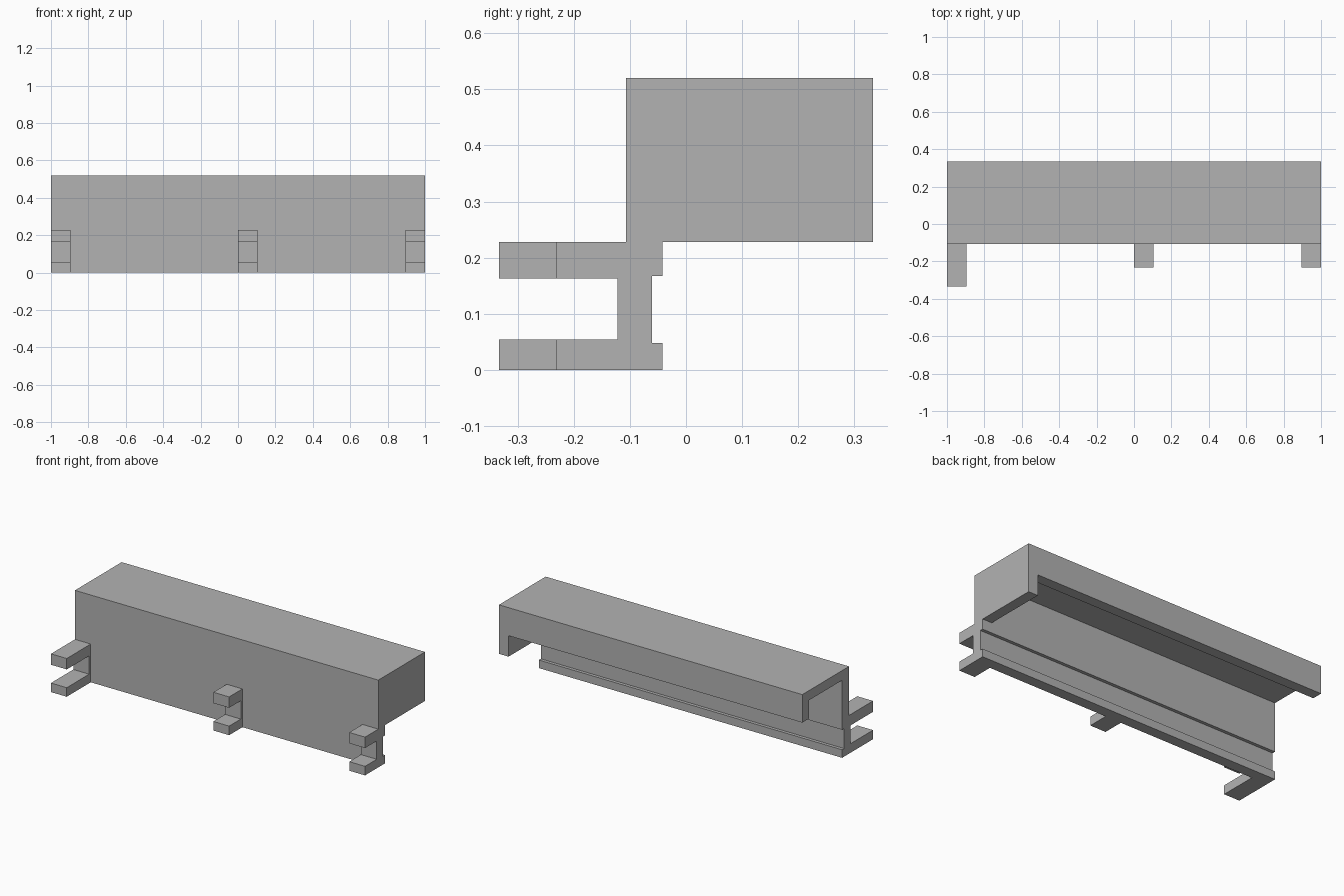
import bpy
import bmesh

old = bpy.data.objects.get("Cube")
if old:
    bpy.data.objects.remove(old, do_unlink=True)

# Single plain grey
grey = bpy.data.materials.new("plain_grey")
grey.use_nodes = True
grey.diffuse_color = (0.45, 0.45, 0.45, 1)
grey.node_tree.nodes["Principled BSDF"].inputs["Base Color"].default_value = grey.diffuse_color


def extrude_profile(name, profile, x0, x1):
    """Extrude a closed (y, z) profile along x from x0 to x1."""
    bm = bmesh.new()
    face = bm.faces.new([bm.verts.new((x0, y, z)) for y, z in profile])
    new = bmesh.ops.extrude_face_region(bm, geom=[face])["geom"]
    verts = [v for v in new if isinstance(v, bmesh.types.BMVert)]
    bmesh.ops.translate(bm, verts=verts, vec=(x1 - x0, 0, 0))
    bmesh.ops.recalc_face_normals(bm, faces=bm.faces)
    mesh = bpy.data.meshes.new(name)
    bm.to_mesh(mesh)
    bm.free()
    mesh.materials.append(grey)
    obj = bpy.data.objects.new(name, mesh)
    bpy.context.collection.objects.link(obj)
    return obj


FRONT, BACK, TOP = -0.107, 0.333, 0.52
INNER_FRONT, INNER_BACK, INNER_TOP = -0.042, 0.27, 0.462
GROOVE, LIP, UNDER = -0.061, 0.353, 0.228

# Front panel with grooved back, top slab and short back lip
extrude_profile("channel_body", [
    (FRONT, 0), (INNER_FRONT, 0), (INNER_FRONT, 0.048), (GROOVE, 0.048),
    (GROOVE, 0.167), (INNER_FRONT, 0.167), (INNER_FRONT, INNER_TOP),
    (INNER_BACK, INNER_TOP), (INNER_BACK, LIP), (BACK, LIP),
    (BACK, TOP), (FRONT, TOP)], -1, 1)

# Wall closing the left end, fitted under the slab and lip
extrude_profile("end_wall", [
    (INNER_FRONT, UNDER), (BACK, UNDER), (BACK, LIP), (INNER_BACK, LIP),
    (INNER_BACK, INNER_TOP), (INNER_FRONT, INNER_TOP)], 0.937, 1)


# C-shaped brackets on the front
def bracket(name, x0, reach):
    web = -0.122
    extrude_profile(name, [
        (FRONT, 0), (reach, 0), (reach, 0.054), (web, 0.054),
        (web, 0.163), (reach, 0.163), (reach, UNDER), (FRONT, UNDER)],
        x0, x0 + 0.104)


bracket("right_bracket", -1, -0.333)
bracket("middle_bracket", 0, -0.232)
bracket("left_bracket", 0.896, -0.232)
